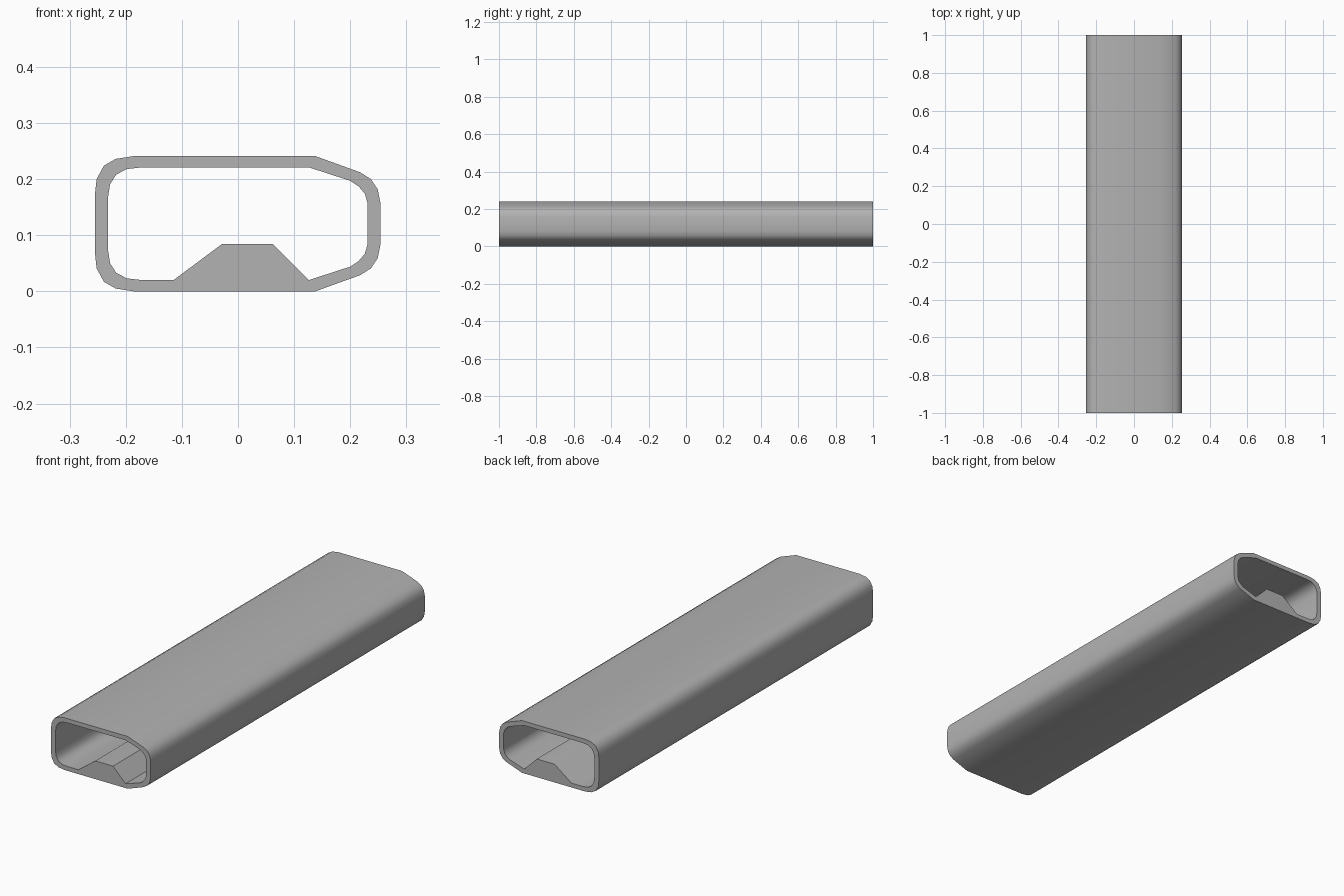
import bpy, bmesh, math

if "Cube" in bpy.data.objects:
    bpy.data.objects.remove(bpy.data.objects["Cube"])

HEIGHT = 0.241

# Upper halves of the tube section, left to right (x, z); lower halves are mirrored
outer_top = [(-0.255, 0.172), (-0.252, 0.200), (-0.239, 0.224), (-0.218, 0.236), (-0.186, 0.241),
             (0.138, 0.241), (0.218, 0.212), (0.237, 0.200), (0.249, 0.182), (0.254, 0.157)]
inner_top = [(-0.232, 0.165), (-0.228, 0.191), (-0.217, 0.208), (-0.198, 0.218), (-0.170, 0.221),
             (0.126, 0.221), (0.200, 0.197), (0.215, 0.187), (0.226, 0.174), (0.231, 0.157)]
# Raised rib on the inner floor, right to left
rib = [(0.062, 0.084), (-0.029, 0.084), (-0.115, 0.020)]


def mirrored(points):
    return [(x, HEIGHT - z) for x, z in reversed(points)]


outer = outer_top + mirrored(outer_top)
low = mirrored(inner_top)
inner = inner_top + low[:5] + rib + low[5:]

# Fill the ring-shaped section, then extrude it along y
bm = bmesh.new()
edges = []
for loop in (outer, inner):
    verts = [bm.verts.new((x, -1, z)) for x, z in loop]
    edges += [bm.edges.new((a, b)) for a, b in zip(verts, verts[1:] + verts[:1])]
bmesh.ops.triangle_fill(bm, use_beauty=True, edges=edges)
front = bm.faces[:]
ext = bmesh.ops.extrude_face_region(bm, geom=front, use_keep_orig=True)
bmesh.ops.translate(bm, vec=(0, 2, 0),
                    verts=[g for g in ext["geom"] if isinstance(g, bmesh.types.BMVert)])
bmesh.ops.recalc_face_normals(bm, faces=bm.faces[:])

mesh = bpy.data.meshes.new("ribbed_tube")
bm.to_mesh(mesh)
bm.free()
tube = bpy.data.objects.new("ribbed_tube", mesh)
bpy.context.collection.objects.link(tube)

# Dark grey finish
grey = bpy.data.materials.new("dark_grey")
grey.diffuse_color = (0.45, 0.45, 0.45, 1)
grey.use_nodes = True
grey.node_tree.nodes["Principled BSDF"].inputs["Base Color"].default_value = grey.diffuse_color
mesh.materials.append(grey)

# Smooth the rounded corners, keep rib and end edges sharp
bpy.context.view_layer.objects.active = tube
tube.select_set(True)
bpy.ops.object.shade_smooth_by_angle(angle=math.radians(40))
